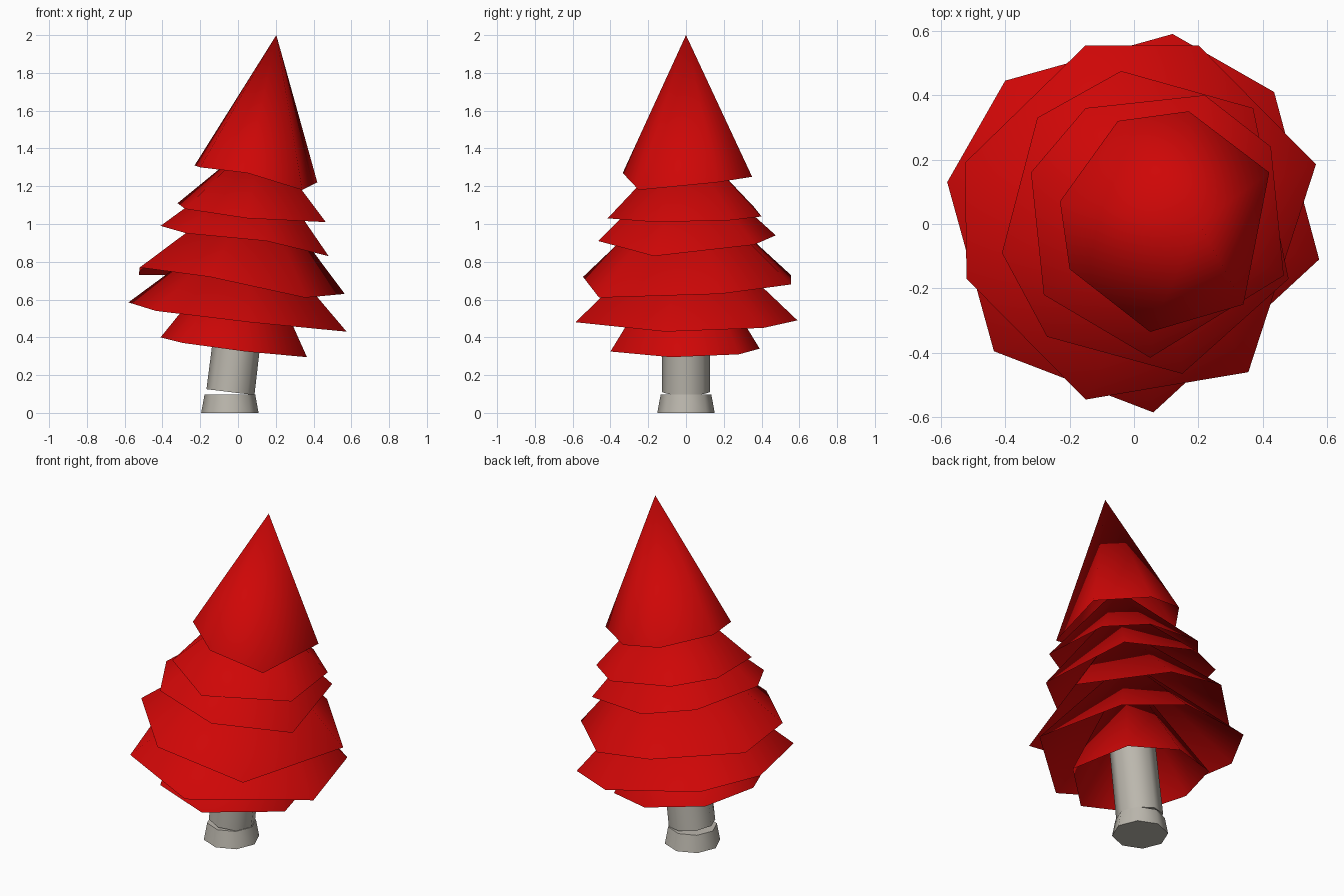
import bpy, bmesh, math
from mathutils import Matrix, Vector

if "Cube" in bpy.data.objects:
    bpy.data.objects.remove(bpy.data.objects["Cube"])

red = bpy.data.materials.new("red_foliage")
red.diffuse_color = (0.62, 0.002, 0.002, 1)
red.use_nodes = True
red.node_tree.nodes["Principled BSDF"].inputs["Base Color"].default_value = red.diffuse_color
bark = bpy.data.materials.new("grey_bark")
bark.diffuse_color = (0.5, 0.475, 0.42, 1)
bark.use_nodes = True
bark.node_tree.nodes["Principled BSDF"].inputs["Base Color"].default_value = bark.diffuse_color


def finish(name, bm, mat):
    bmesh.ops.recalc_face_normals(bm, faces=bm.faces)
    me = bpy.data.meshes.new(name)
    bm.to_mesh(me)
    bm.free()
    ob = bpy.data.objects.new(name, me)
    bpy.context.collection.objects.link(ob)
    me.materials.append(mat)
    return ob


def foliage(name, apex, rim):
    # Open-bottomed cone with an irregular seven-point hem
    bm = bmesh.new()
    top = bm.verts.new(apex)
    ring = [bm.verts.new(p) for p in rim]
    for a, b in zip(ring, ring[1:] + ring[:1]):
        f = bm.faces.new((top, a, b))
        f.smooth = True
    # Outward normals for an open shell
    me = finish(name, bm, red).data
    if sum(p.normal.z for p in me.polygons) < 0:
        me.flip_normals()


def trunk(name, base, length, r1, r2, tilt):
    # Eight-sided closed log standing on its base point
    bm = bmesh.new()
    m = (Matrix.Translation(Vector(base)) @ Matrix.Rotation(tilt, 4, 'Y')
         @ Matrix.Translation((0, 0, length / 2)))
    bmesh.ops.create_cone(bm, cap_ends=True, segments=8, radius1=r1,
                          radius2=r2, depth=length, matrix=m)
    for f in bm.faces:
        f.smooth = len(f.verts) == 4
    # Sharp edges around both caps
    for e in bm.edges:
        e.smooth = not any(len(f.verts) > 4 for f in e.link_faces)
    finish(name, bm, bark)


# Foliage layers, top to bottom
foliage("foliage_top", (.203, 0, 2), [
    (-.23, .07, 1.31), (-.2, -.14, 1.30), (.05, -.335, 1.27), (.34, -.25, 1.18),
    (.42, .16, 1.22), (.17, .35, 1.25), (-.05, .32, 1.28)])
foliage("foliage_second", (.12, 0, 1.47), [
    (-.32, .16, 1.11), (-.28, -.22, 1.08), (.05, -.415, 1.03), (.465, -.16, 1.01),
    (.425, .24, 1.02), (.22, .4, 1.04), (-.15, .36, 1.09)])
foliage("foliage_third", (.11, 0, 1.37), [
    (-.41, -.09, .99), (-.27, -.35, .95), (.15, -.465, .91), (.48, -.17, .83),
    (.37, .36, .89), (-.04, .475, .94), (-.3, .33, .98)])
foliage("foliage_fourth", (.11, 0, 1.24), [
    (-.525, .19, .73), (-.52, -.17, .77), (-.15, -.545, .72), (.355, -.46, .61),
    (.565, .185, .63), (.2, .555, .68), (-.15, .555, .73)])
foliage("foliage_fifth", (.05, 0, 1.05), [
    (-.58, .13, .585), (-.435, -.395, .54), (.06, -.585, .48), (.575, -.11, .43),
    (.435, .41, .45), (.12, .59, .49), (-.4, .445, .56)])
foliage("foliage_bottom", (.06, 0, .98), [
    (-.41, -.05, .4), (-.29, -.32, .37), (.04, -.4, .325), (.365, -.08, .295),
    (.28, .28, .31), (0, .39, .34), (-.31, .26, .38)])

# Trunk: flared foot and leaning log
trunk("trunk_foot", (-.043, 0, 0), .098, .152, .134, 0)
trunk("trunk_log", (-.04, 0, .11), .45, .128, .125, math.radians(7))
